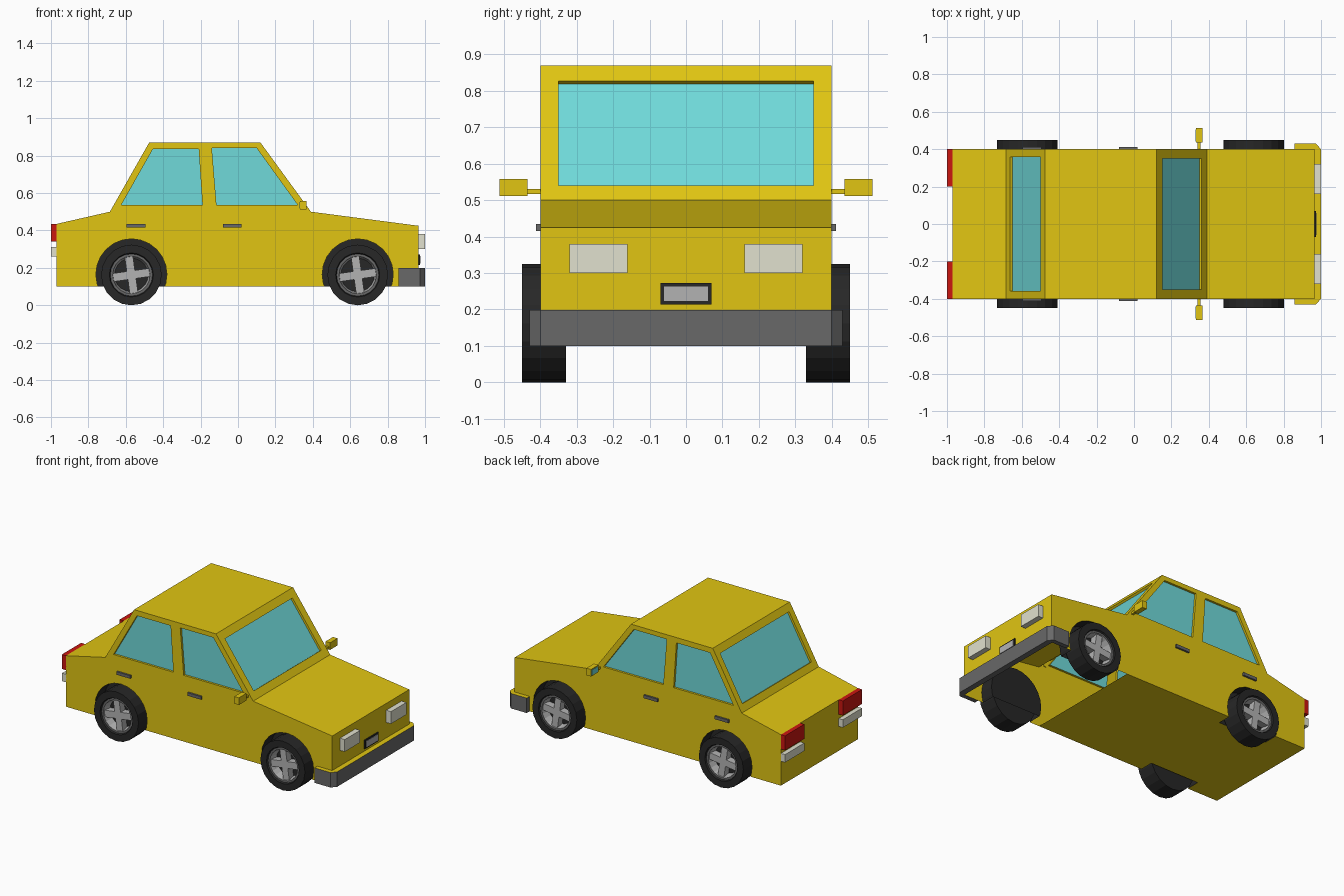
import bpy, bmesh, math
from mathutils import Vector, Matrix

if "Cube" in bpy.data.objects:
    bpy.data.objects.remove(bpy.data.objects["Cube"])


def material(name, *rgb):
    m = bpy.data.materials.new(name)
    m.diffuse_color = (*rgb, 1)
    m.use_nodes = True
    m.node_tree.nodes["Principled BSDF"].inputs["Base Color"].default_value = m.diffuse_color
    return m


YELLOW = material("yellow_paint", 0.75, 0.56, 0.006)
GLASS = material("glass", 0.16, 0.70, 0.70)
BLACK = material("rubber", 0.02, 0.02, 0.02)
GREY = material("dark_grey", 0.14, 0.14, 0.14)
SILVER = material("silver", 0.45, 0.45, 0.45)
LAMP = material("lamp_white", 0.75, 0.75, 0.62)
RED = material("lamp_red", 0.6, 0.008, 0.005)


def finish(name, bm, *mats):
    bmesh.ops.recalc_face_normals(bm, faces=bm.faces)
    me = bpy.data.meshes.new(name)
    bm.to_mesh(me)
    bm.free()
    for m in mats:
        me.materials.append(m)
    ob = bpy.data.objects.new(name, me)
    bpy.context.collection.objects.link(ob)
    return ob


def prism(bm, pts, vec, side=0, start=0, end=0):
    """Extrude a polygon along vec, with material indices for sides and caps."""
    a = [bm.verts.new(p) for p in pts]
    b = [bm.verts.new(Vector(p) + Vector(vec)) for p in pts]
    bm.faces.new(a).material_index = start
    bm.faces.new(b[::-1]).material_index = end
    for i in range(len(a)):
        j = (i + 1) % len(a)
        bm.faces.new((a[i], a[j], b[j], b[i])).material_index = side


def add_box(bm, x, y, z):
    prism(bm, [(x[0], y[0], z[0]), (x[1], y[0], z[0]), (x[1], y[1], z[0]), (x[0], y[1], z[0])],
          (0, 0, z[1] - z[0]))


def box(name, mat, x, y, z):
    bm = bmesh.new()
    add_box(bm, x, y, z)
    return finish(name, bm, mat)


def side_range(s, a, b):
    return sorted((s * a, s * b))


AXLES = {"rear": -0.57, "front": 0.64}
SIDES = {"right": -1, "left": 1}

# Body shell from its side profile
profile = [(-0.97, 0.10), (-0.97, 0.435), (-0.685, 0.50), (-0.475, 0.87),
           (0.12, 0.87), (0.39, 0.50), (0.965, 0.425), (0.965, 0.10)]
bm = bmesh.new()
prism(bm, [(x, -0.4, z) for x, z in profile], (0, 0.8, 0))
body = finish("body", bm, YELLOW, GLASS, BLACK)

# Cutter for window recesses and wheel arches
bm = bmesh.new()
D = 0.014
side_windows = [[(-0.625, 0.535), (-0.19, 0.535), (-0.21, 0.835), (-0.455, 0.835)],
                [(-0.115, 0.535), (0.32, 0.535), (0.10, 0.84), (-0.14, 0.84)]]
for s in SIDES.values():
    for win in side_windows:
        prism(bm, [(x, s * 0.42, z) for x, z in win], (0, -s * (0.02 + D), 0), end=1)
    for ax in AXLES.values():
        ring = [(ax + 0.19 * math.cos(math.tau * i / 24), s * 0.46,
                 0.165 + 0.19 * math.sin(math.tau * i / 24)) for i in range(24)]
        prism(bm, ring, (0, -s * 0.15, 0), 2, 2, 2)
for low, high, w in (((0.39, 0.50), (0.12, 0.87), 0.35), ((-0.685, 0.50), (-0.475, 0.87), 0.358)):
    lo, hi = Vector((low[0], 0, low[1])), Vector((high[0], 0, high[1]))
    n = Vector((0, 1, 0)).cross(hi - lo).normalized()
    if n.z < 0:
        n = -n
    p, q = lo.lerp(hi, 0.11) + n * 0.02, lo.lerp(hi, 0.885) + n * 0.02
    o = Vector((0, w, 0))
    prism(bm, [p - o, p + o, q + o, q - o], -n * (0.02 + D), end=1)
cutter = finish("recess_cutter", bm, YELLOW, GLASS, BLACK)
cutter.hide_render = True

mod = body.modifiers.new("recesses", 'BOOLEAN')
mod.operation = 'DIFFERENCE'
mod.solver = 'EXACT'
mod.object = cutter
bpy.context.view_layer.objects.active = body
bpy.ops.object.modifier_apply(modifier=mod.name)
bpy.data.objects.remove(cutter)

# Open the underside below the bonnet
bm = bmesh.new()
bm.from_mesh(body.data)
floor = [f for f in bm.faces if f.normal.z < -0.99 and abs(f.calc_center_median().z - 0.10) < 1e-3]
geom = floor + list({e for f in floor for e in f.edges}) + list({v for f in floor for v in f.verts})
bmesh.ops.bisect_plane(bm, geom=geom, plane_co=(0.39, 0, 0), plane_no=(1, 0, 0))
bm.normal_update()
hole = [f for f in bm.faces if f.normal.z < -0.99 and all(abs(v.co.z - 0.10) < 1e-3 for v in f.verts)
        and f.calc_center_bounds().x > 0.39]
bmesh.ops.delete(bm, geom=hole, context='FACES')
bm.to_mesh(body.data)
bm.free()

# Wheels: lathed tyre and rim plus crossed spokes
lathe = [(0.0, 0.33), (0.162, 0.33), (0.162, 0.45), (0.118, 0.45), (0.113, 0.44),
         (0.10, 0.44), (0.09, 0.385), (0.0, 0.385)]
lathe_mats = [0, 0, 0, 0, 1, 2, 0]
N = 20
for end, ax in AXLES.items():
    for side, s in SIDES.items():
        bm = bmesh.new()
        rings = [[bm.verts.new((r * math.cos(math.tau * i / N), s * y, r * math.sin(math.tau * i / N)))
                  for i in range(N)] if r else [bm.verts.new((0, s * y, 0))] for r, y in lathe]
        for a, b, m in zip(rings, rings[1:], lathe_mats):
            for i in range(N):
                j = (i + 1) % N
                vs = [a[i % len(a)], a[j % len(a)], b[j % len(b)], b[i % len(b)]]
                bm.faces.new(list(dict.fromkeys(vs))).material_index = m
        wheel = finish(f"{end}_{side}_wheel", bm, BLACK, GREY, SILVER)
        bm = bmesh.new()
        y = side_range(s, 0.384, 0.432)
        add_box(bm, (-0.1, 0.1), y, (-0.022, 0.022))
        add_box(bm, (-0.022, 0.022), y, (-0.1, 0.1))
        bmesh.ops.rotate(bm, verts=bm.verts, matrix=Matrix.Rotation(math.radians(-8), 3, 'Y'))
        spokes = finish(f"{end}_{side}_spokes", bm, SILVER)
        wheel.location = spokes.location = (ax, 0, 0.162)

# Wrap-around front bumper with painted top
half = [(0.857, 0.40), (0.857, 0.43), (0.972, 0.43), (1.0, 0.40)]
outline = half + [(x, -y) for x, y in half[::-1]] + [(0.962, -0.40), (0.962, 0.40)]
bm = bmesh.new()
prism(bm, [(x, y, 0.10) for x, y in outline], (0, 0, 0.098), end=1)
finish("front_bumper", bm, GREY, YELLOW)

# Blank number plate
box("plate_frame", BLACK, (0.96, 0.972), (-0.07, 0.07), (0.214, 0.272))
box("plate", SILVER, (0.965, 0.975), (-0.06, 0.06), (0.223, 0.263))

for side, s in SIDES.items():
    # Lamps
    box(f"{side}_headlight", LAMP, (0.96, 1.0), side_range(s, 0.16, 0.32), (0.30, 0.38))
    box(f"{side}_tail_light", RED, (-1.0, -0.965), side_range(s, 0.20, 0.40), (0.34, 0.435))
    box(f"{side}_reverse_light", LAMP, (-1.0, -0.965), side_range(s, 0.20, 0.40), (0.26, 0.312))
    # Door handles
    for end, x in (("rear", -0.595), ("front", -0.08)):
        box(f"{end}_{side}_handle", GREY, (x, x + 0.1), side_range(s, 0.395, 0.412), (0.415, 0.435))
    # Mirrors
    box(f"{side}_mirror_arm", YELLOW, (0.34, 0.356), side_range(s, 0.395, 0.437), (0.517, 0.531))
    box(f"{side}_mirror", YELLOW, (0.332, 0.365), side_range(s, 0.435, 0.512), (0.511, 0.558))
    box(f"{side}_mirror_glass", GLASS, (0.330, 0.334), side_range(s, 0.442, 0.505), (0.517, 0.552))
